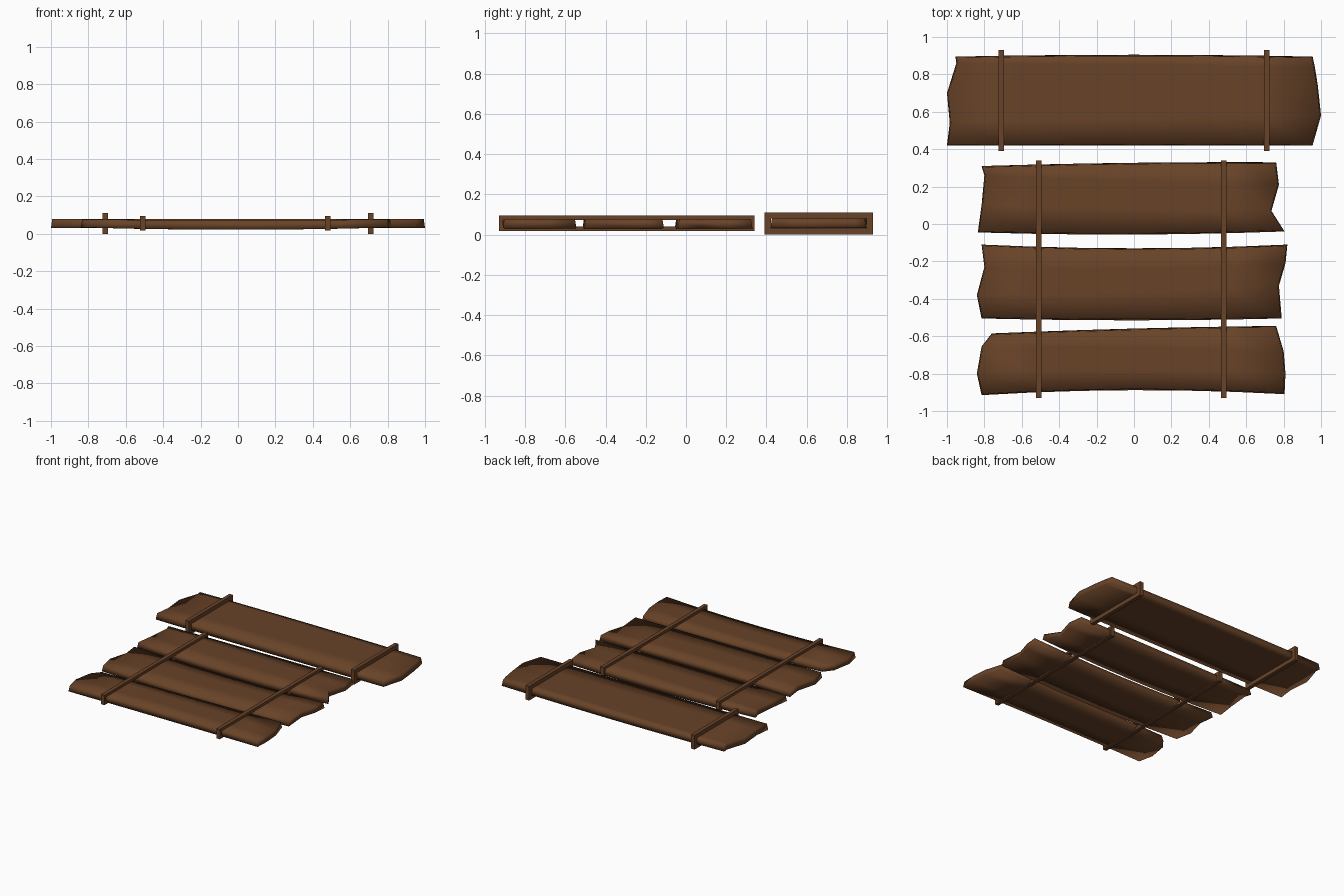
import bpy, bmesh

if "Cube" in bpy.data.objects:
    bpy.data.objects.remove(bpy.data.objects["Cube"])

wood = bpy.data.materials.new("brown wood")
wood.diffuse_color = (0.14, 0.056, 0.021, 1)
wood.use_nodes = True
wood.node_tree.nodes["Principled BSDF"].inputs["Base Color"].default_value = wood.diffuse_color


def finish(name, bm, smooth):
    bmesh.ops.recalc_face_normals(bm, faces=bm.faces)
    me = bpy.data.meshes.new(name)
    bm.to_mesh(me)
    bm.free()
    me.materials.append(wood)
    for p in me.polygons:
        p.use_smooth = smooth
    ob = bpy.data.objects.new(name, me)
    bpy.context.collection.objects.link(ob)
    return ob


# plank: ragged end outlines (back to front) joined by a bowed, sagging board
def plank(name, left, right, bow_back, bow_front, z0, z1, sag0, sag1):
    bm = bmesh.new()
    cols, rows = 7, len(left)
    grids = []
    for z, sag, inset in ((z0, sag0, 0.0), (z1, sag1, 0.007)):
        g = []
        for i in range(cols):
            s = i / (cols - 1)
            k = 1 - (2 * s - 1) ** 2
            line = []
            for j in range(rows):
                f = j / (rows - 1)
                x = left[j][0] * (1 - s) + right[j][0] * s
                y = left[j][1] * (1 - s) + right[j][1] * s
                y += k * (bow_back * (1 - f) + bow_front * f)
                y += inset * (2 * f - 1)
                x -= inset * (2 * s - 1)
                line.append(bm.verts.new((x, y, z - sag * k)))
            g.append(line)
        grids.append(g)
    for g in grids:
        for i in range(cols - 1):
            for j in range(rows - 1):
                bm.faces.new((g[i][j], g[i + 1][j], g[i + 1][j + 1], g[i][j + 1]))
    b, t = grids
    for i in range(cols - 1):
        for j in (0, rows - 1):
            bm.faces.new((b[i][j], b[i + 1][j], t[i + 1][j], t[i][j]))
    for j in range(rows - 1):
        for i in (0, cols - 1):
            bm.faces.new((b[i][j], b[i][j + 1], t[i][j + 1], t[i][j]))
    finish(name, bm, True)


# strap: rectangular loop wrapped around the planks
def strap(name, x, y0, y1, z0, z1, ty, tz, w=0.03):
    bm = bmesh.new()
    rings = []
    for a, b in ((0, 0), (ty, tz)):
        for sx in (-w / 2, w / 2):
            rings.append([bm.verts.new((x + sx, y, z)) for y, z in
                          ((y0 + a, z0 + b), (y1 - a, z0 + b), (y1 - a, z1 - b), (y0 + a, z1 - b))])
    for p, q in ((0, 1), (1, 3), (3, 2), (2, 0)):
        for i in range(4):
            j = (i + 1) % 4
            bm.faces.new((rings[p][i], rings[p][j], rings[q][j], rings[q][i]))
    finish(name, bm, False)


plank("long_plank",
      [(-0.955, 0.895), (-0.95, 0.86), (-1.0, 0.70), (-0.985, 0.54), (-1.0, 0.42)],
      [(0.955, 0.895), (0.967, 0.84), (0.983, 0.74), (1.0, 0.58), (0.955, 0.42)],
      0.01, 0.0, 0.032, 0.08, 0.003, 0.0)
plank("short_plank_back",
      [(-0.815, 0.31), (-0.80, 0.26), (-0.815, 0.10), (-0.835, -0.045)],
      [(0.76, 0.33), (0.775, 0.21), (0.735, 0.07), (0.805, -0.04)],
      0.007, -0.014, 0.034, 0.077, 0.012, 0.004)
plank("short_plank_middle",
      [(-0.815, -0.11), (-0.80, -0.23), (-0.84, -0.38), (-0.815, -0.505)],
      [(0.82, -0.11), (0.81, -0.21), (0.775, -0.33), (0.79, -0.505)],
      -0.02, -0.01, 0.034, 0.077, 0.012, 0.004)
plank("short_plank_front",
      [(-0.76, -0.585), (-0.815, -0.655), (-0.84, -0.80), (-0.815, -0.915)],
      [(0.76, -0.545), (0.80, -0.68), (0.81, -0.80), (0.805, -0.91)],
      0.006, 0.024, 0.034, 0.077, 0.012, 0.004)

for side, x in (("left", -0.71), ("right", 0.71)):
    strap("long_plank_strap_" + side, x, 0.39, 0.93, 0.0, 0.11, 0.032, 0.03)
for side, x in (("left", -0.51), ("right", 0.48)):
    strap("short_plank_strap_" + side, x, -0.93, 0.34, 0.018, 0.094, 0.02, 0.022)
